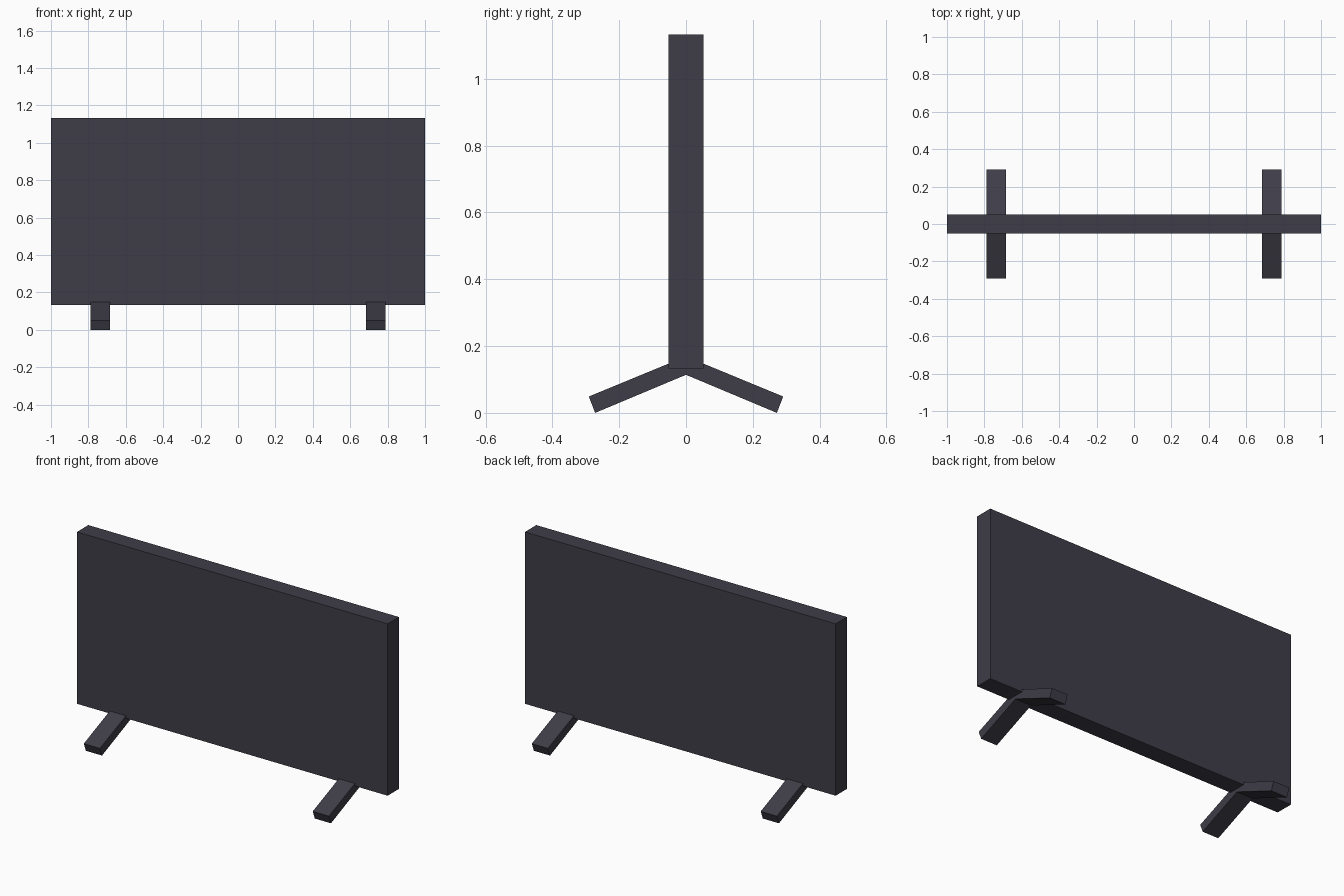
import bpy
import bmesh

cube = bpy.data.objects.get("Cube")
if cube:
    bpy.data.objects.remove(cube, do_unlink=True)

charcoal = bpy.data.materials.new("charcoal")
charcoal.use_nodes = True
colour = (0.049, 0.046, 0.064, 1)
charcoal.diffuse_color = colour
charcoal.node_tree.nodes["Principled BSDF"].inputs["Base Color"].default_value = colour


def extrude_profile(name, profile, x_min, x_max):
    """Extrude a (y, z) outline along x into a flat-shaded solid."""
    bm = bmesh.new()
    face = bm.faces.new([bm.verts.new((x_min, y, z)) for y, z in profile])
    result = bmesh.ops.extrude_face_region(bm, geom=[face])
    moved = [v for v in result["geom"] if isinstance(v, bmesh.types.BMVert)]
    bmesh.ops.translate(bm, verts=moved, vec=(x_max - x_min, 0, 0))
    bmesh.ops.recalc_face_normals(bm, faces=bm.faces)
    mesh = bpy.data.meshes.new(name)
    bm.to_mesh(mesh)
    bm.free()
    mesh.materials.append(charcoal)
    obj = bpy.data.objects.new(name, mesh)
    bpy.context.collection.objects.link(obj)
    return obj


# Upright panel
half = 0.052
extrude_profile("panel", [(-half, 0.133), (half, 0.133), (half, 1.133), (-half, 1.133)], -1, 1)

# Splayed feet, one chevron under each end of the panel
side = [(0.272, 0), (0.291, 0.049)]
chevron = [(0, 0.114)] + side + [(0, 0.169)] + [(-y, z) for y, z in reversed(side)]
for name, x in (("left_foot", 0.737), ("right_foot", -0.737)):
    extrude_profile(name, chevron, x - half, x + half)
